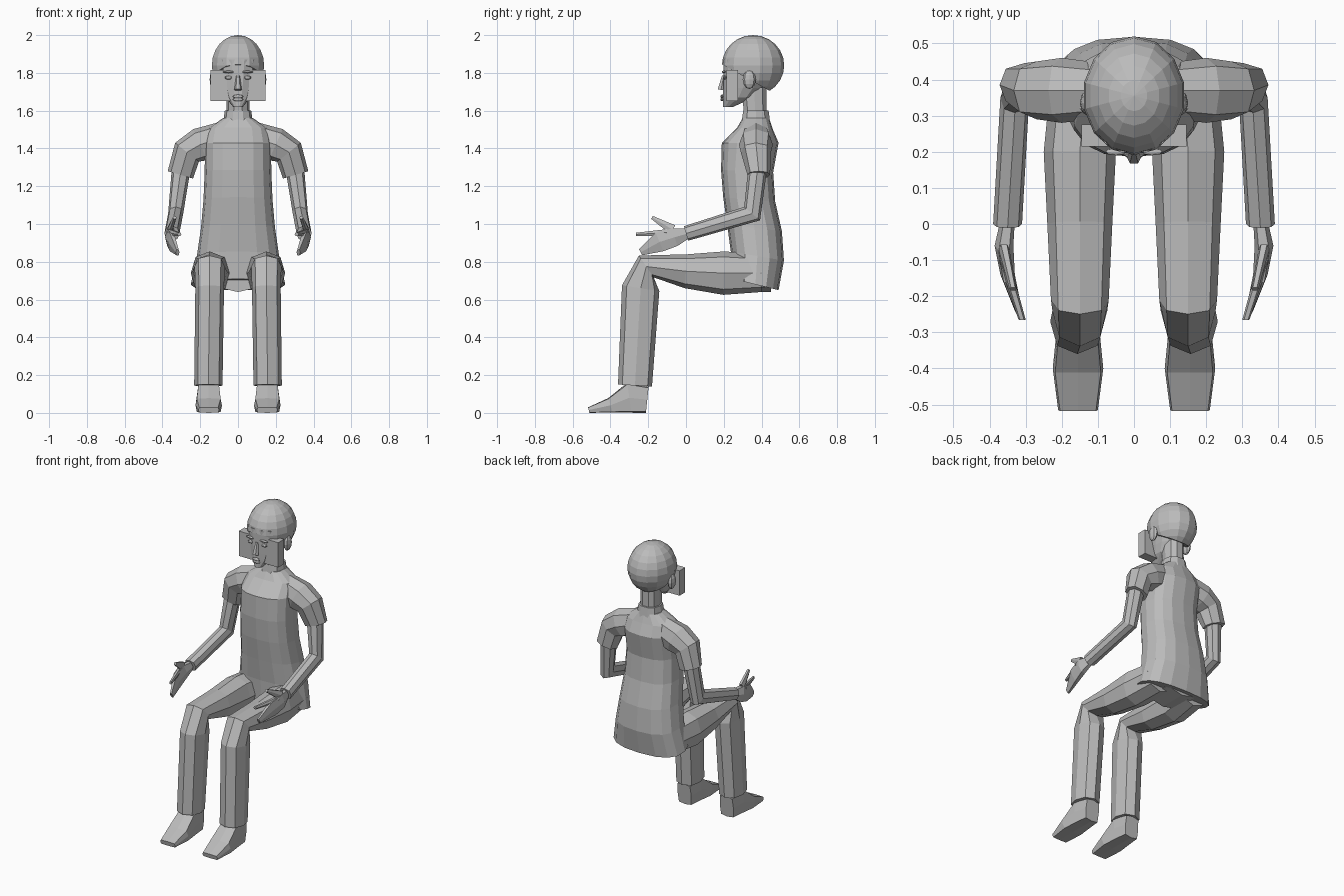
import bpy, bmesh
from math import cos, sin, pi, sqrt
from mathutils import Vector

default_cube = bpy.data.objects.get("Cube")
if default_cube:
    bpy.data.objects.remove(default_cube, do_unlink=True)

X_AXIS = Vector((1, 0, 0))
Y_AXIS = Vector((0, 1, 0))

grey = bpy.data.materials.new("plain grey")
grey.use_nodes = True
grey.diffuse_color = (.5, .5, .5, 1)
grey.node_tree.nodes["Principled BSDF"].inputs["Base Color"].default_value = grey.diffuse_color


def finish(bm, name):
    """Turn a bmesh into a flat-shaded grey object."""
    bmesh.ops.recalc_face_normals(bm, faces=bm.faces)
    mesh = bpy.data.meshes.new(name)
    bm.to_mesh(mesh)
    bm.free()
    mesh.materials.append(grey)
    bpy.context.collection.objects.link(bpy.data.objects.new(name, mesh))


def loft(name, rings, sides, power, mirror=1):
    """Skin rings given as (centre, half axis, other half axis)."""
    def squared(value):
        return abs(value) ** power * (1 if value > 0 else -1)

    bm = bmesh.new()
    loops = []
    for centre, across, along in rings:
        loop = []
        for i in range(sides):
            angle = 2 * pi * i / sides
            point = centre + across * squared(cos(angle)) + along * squared(sin(angle))
            point.x *= mirror
            loop.append(bm.verts.new(point))
        loops.append(loop)
    for low, high in zip(loops, loops[1:]):
        for i in range(sides):
            j = (i + 1) % sides
            bm.faces.new((low[i], low[j], high[j], high[i]))
    bm.faces.new(loops[0])
    bm.faces.new(loops[-1])
    finish(bm, name)


def limb(name, joints, axis=X_AXIS, sides=8, power=.85, mirror=1):
    """Mitred tube through joints (x, y, z, half width on axis, half depth)."""
    centres = [Vector(joint[:3]) for joint in joints]
    steps = [(b - a).normalized() for a, b in zip(centres, centres[1:])]
    rings = []
    for i, joint in enumerate(joints):
        heading = steps[max(i - 1, 0)] + steps[min(i, len(steps) - 1)]
        width, depth = joint[3:]
        rings.append((centres[i], axis * width, axis.cross(heading).normalized() * depth))
    loft(name, rings, sides, power, mirror)


def cross_section(width, front_y, front_z, back_y, back_z):
    """Ring across the body from a front point to a back point."""
    front, back = Vector((0, front_y, front_z)), Vector((0, back_y, back_z))
    return (front + back) / 2, X_AXIS * width, (front - back) / 2


def solid(name, centre, size, cut=None):
    """Low-poly ellipsoid, optionally keeping only the side the cut faces."""
    bm = bmesh.new()
    segments = 14 if cut else 8
    bmesh.ops.create_uvsphere(bm, u_segments=segments, v_segments=segments - 2, radius=1)
    bmesh.ops.scale(bm, vec=size, verts=bm.verts)
    bmesh.ops.translate(bm, vec=centre, verts=bm.verts)
    if cut:
        geometry = bm.verts[:] + bm.edges[:] + bm.faces[:]
        bmesh.ops.bisect_plane(bm, geom=geometry, plane_co=cut[0], plane_no=cut[1], clear_inner=True)
        bmesh.ops.holes_fill(bm, edges=bm.edges)
    finish(bm, name)


# Shirt flares towards the hem, hollows at the back and closes at the collar
shirt = []
HEM, CHEST, LEVELS = .68, 1.43, 6
for level in range(LEVELS):
    t = level / (LEVELS - 1)
    z = HEM + (CHEST - HEM) * t
    hem_tilt = .03 * (1 - t)
    shirt.append(cross_section(.175 + .075 * (1 - t) ** 2.5,
                               .215 + .03 * cos(pi * t / .85), z + hem_tilt,
                               .49 + .03 * sin(2 * pi * t), z - hem_tilt))
shirt.append(cross_section(.16, .27, 1.51, .46, 1.5))
shirt.append(cross_section(.08, .3, 1.56, .44, 1.56))
loft("shirt", shirt, sides=16, power=.8)
limb("seat_of_trousers", [(0, .27, .74, .15, .1), (0, .45, .74, .15, .1)])
limb("collar", [(0, .37, 1.53, .08, .08), (0, .37, 1.6, .07, .07)], sides=10)
limb("neck", [(0, .37, 1.54, .06, .06), (0, .36, 1.72, .06, .07)], sides=10)

# Face widens from the chin up to the brow
face = []
for level in range(LEVELS):
    t = level / (LEVELS - 1)
    z = 1.62 + .25 * t
    spread = sqrt(t)
    face.append(cross_section(.025 + .095 * spread, .195, z, .25 + .25 * spread, z))
loft("face", face, sides=14, power=.85)

# Hair cap is cut along a slope from the forehead down to the nape
hairline = (0, .2, 1.84)
solid("hair", (0, .355, 1.84), (.142, .165, .16), cut=(hairline, (0, .5, .9)))
limb("nose", [(0, .2, 1.785, .01, .01), (0, .185, 1.71, .02, .02)], sides=6)
for name, z in (("upper_lip", 1.675), ("lower_lip", 1.66)):
    solid(name, (0, .192, z), (.03, .01, .01))

# Wide block crossing the face
bm = bmesh.new()
bmesh.ops.create_cube(bm, size=1)
bmesh.ops.scale(bm, vec=(.29, .06, .165), verts=bm.verts)
bmesh.ops.translate(bm, vec=(0, .245, 1.733), verts=bm.verts)
finish(bm, "face_block")

for side, mirror in (("left", 1), ("right", -1)):
    # Eyes, eyebrows and ears
    solid(side + "_eye", (mirror * .05, .205, 1.775), (.02, .01, .01))
    solid(side + "_eyebrow", (mirror * .05, .2, 1.805), (.03, .01, .007))
    solid(side + "_ear", (mirror * .13, .335, 1.765), (.02, .035, .05))

    # Sleeve bends down over the shoulder, arm bends at the elbow
    limb(side + "_sleeve", [
        (.05, .37, 1.47, .07, .08),
        (.2, .37, 1.42, .09, .09),
        (.27, .37, 1.38, .08, .08),
        (.305, .385, 1.26, .06, .07)], axis=Y_AXIS, mirror=mirror)
    limb(side + "_arm", [
        (.3, .38, 1.3, .05, .05),
        (.33, .35, 1.055, .04, .055),
        (.35, 0, .95, .04, .04)], mirror=mirror)

    # Hand with folded fingers, forefinger and thumb
    limb(side + "_palm", [
        (.35, .01, .95, .02, .03),
        (.36, -.06, .93, .026, .055),
        (.35, -.14, .905, .02, .06),
        (.32, -.24, .85, .01, .02)], sides=6, mirror=mirror)
    limb(side + "_forefinger", [
        (.36, -.1, .955, .015, .02),
        (.31, -.265, .945, .01, .01)], sides=6, mirror=mirror)
    limb(side + "_thumb", [
        (.36, -.07, .97, .015, .03),
        (.335, -.18, 1.035, .01, .01)], sides=6, mirror=mirror)

    # Trouser leg bends sharply at the knee
    limb(side + "_trouser_leg", [
        (.13, .4, .74, .1, .1),
        (.15, .2, .74, .1, .115),
        (.15, 0, .75, .09, .09),
        (.15, -.21, .775, .08, .07),
        (.15, -.24, .66, .076, .1),
        (.157, -.27, .145, .075, .09)], mirror=mirror)

    # Foot has a flat sole and slopes from the instep to the toe
    foot = [(.155, y, height / 2, width, height / 2) for y, height, width in (
        (-.205, .14, .05), (-.3, .16, .06), (-.4, .08, .07), (-.515, .03, .055))]
    limb(side + "_foot", foot, power=.3, mirror=mirror)
